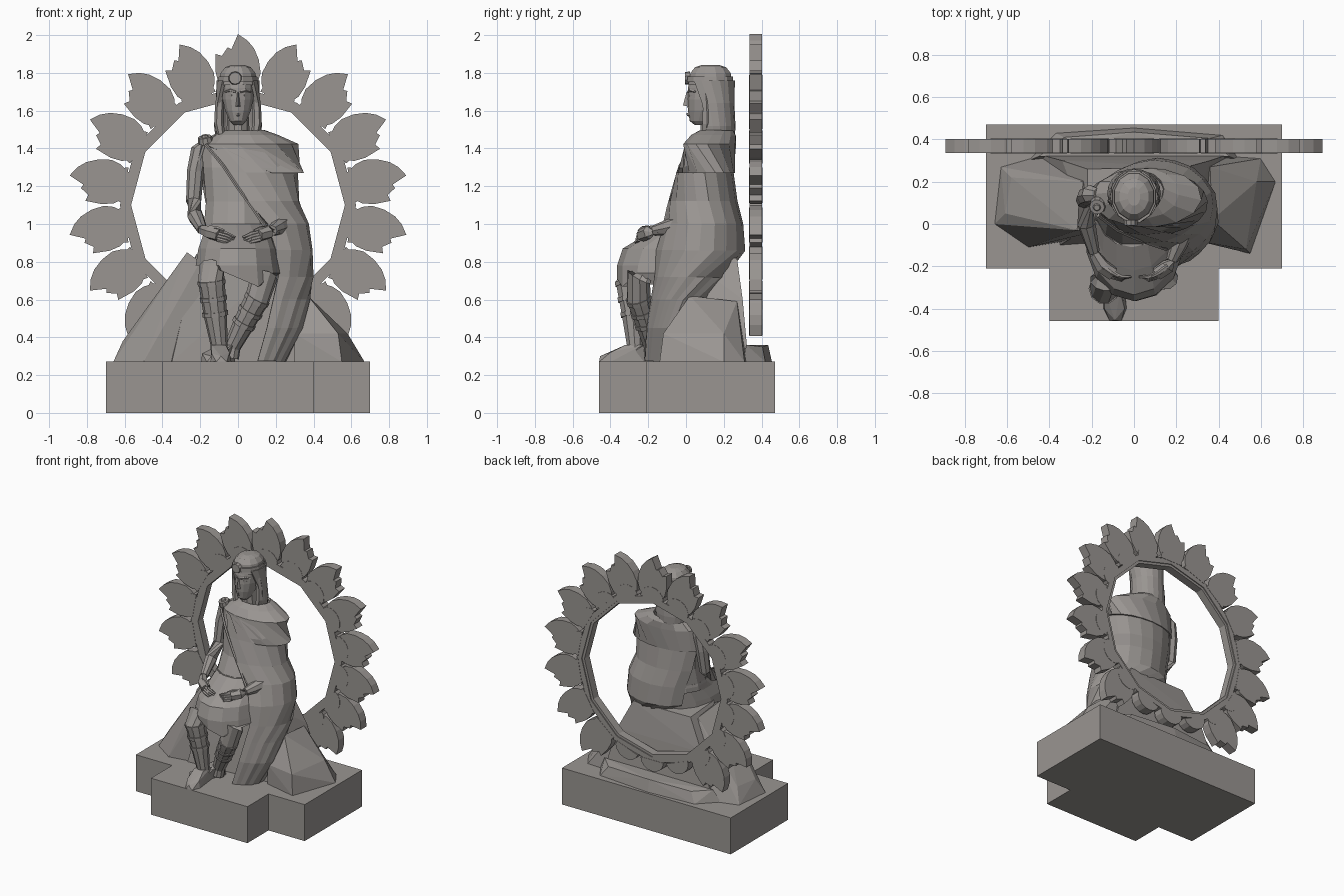
import bpy, bmesh, math
from mathutils import Vector

stone = bpy.data.materials.new("warm grey stone")
stone.diffuse_color = (0.32, 0.30, 0.285, 1)


def make(name, verts, faces, hull=False, thick=0):
    bm = bmesh.new()
    vs = [bm.verts.new(v) for v in verts]
    if hull:
        r = bmesh.ops.convex_hull(bm, input=vs)
        junk = [g for g in r["geom_interior"] + r["geom_unused"] if isinstance(g, bmesh.types.BMVert)]
        bmesh.ops.delete(bm, geom=list(set(junk)), context='VERTS')
        bmesh.ops.dissolve_limit(bm, angle_limit=0.03, verts=bm.verts, edges=bm.edges)
    else:
        for f in faces:
            bm.faces.new([vs[i] for i in f])
    bmesh.ops.recalc_face_normals(bm, faces=bm.faces)
    me = bpy.data.meshes.new(name)
    bm.to_mesh(me)
    bm.free()
    me.materials.append(stone)
    ob = bpy.data.objects.new(name, me)
    bpy.context.collection.objects.link(ob)
    if thick:
        m = ob.modifiers.new("thickness", 'SOLIDIFY')
        m.thickness, m.offset = thick, 0
    return ob


def hull(name, pts):
    return make(name, pts, [], hull=True)


def stitch(name, rings):
    """Closed skin over equal-length rings, capped at both ends."""
    n = len(rings[0])
    v = [p for r in rings for p in r]
    f = [(i*n+j, i*n+(j+1) % n, (i+1)*n+(j+1) % n, (i+1)*n+j)
         for i in range(len(rings)-1) for j in range(n)]
    f += [tuple(range(n)), tuple(range(len(v)-n, len(v)))]
    return make(name, v, f)


def loft(name, rows, n=12, hem=None):
    rings = [[(cx+rx*math.cos(a), cy+ry*math.sin(a), z)
              for a in [2*math.pi*(j+.5)/n for j in range(n)]] for z, cx, cy, rx, ry in rows]
    if hem:
        rings[-1] = [(x, y, hem(x, y)) for x, y, z in rings[-1]]
    return stitch(name, rings)


def sheet(name, rows, n, thick, fold=0):
    """Open cloth; rows are z, cx, cy, rx, ry, start and end angle."""
    v = []
    for i, (z, cx, cy, rx, ry, a0, a1) in enumerate(rows):
        for j in range(n+1):
            a = math.radians(a0+(a1-a0)*j/n)
            k = 1 + fold*(1 if j % 2 else -1)*i/len(rows)
            v.append((cx+rx*k*math.cos(a), cy+ry*k*math.sin(a), z))
    m = n+1
    f = [(i*m+j, i*m+j+1, (i+1)*m+j+1, (i+1)*m+j) for i in range(len(rows)-1) for j in range(n)]
    return make(name, v, f, thick=thick)


def tube(name, pts, radii, n=8):
    pts = [Vector(p) for p in pts]
    rings = []
    for i, p in enumerate(pts):
        d = (pts[min(i+1, len(pts)-1)]-pts[max(i-1, 0)]).normalized()
        u = d.cross(Vector((0, 1, 0.3)) if abs(d.y) < .8 else Vector((1, 0, 0))).normalized()
        w = d.cross(u)
        rings.append([p+radii[i]*(u*math.cos(a)+w*math.sin(a))
                      for a in [2*math.pi*j/n for j in range(n)]])
    return stitch(name, rings)


def prism(name, pts, y0, y1):
    return stitch(name, [[(x, y, z) for x, z in pts] for y in (y0, y1)])


# stepped plinth
outline = [(-.7, -.21), (-.4, -.21), (-.4, -.46), (.4, -.46), (.4, -.21), (.7, -.21), (.7, .47), (-.7, .47)]
stitch("plinth", [[(x, y, z) for x, y in outline] for z in (0, .273)])

# twelve-sided halo ring
def halo(name, ro, ri, y0, y1):
    v, f = [], []
    for i in range(12):
        c, s = math.cos(i*math.pi/6), math.sin(i*math.pi/6)
        v += [(r*c, y, 1.1+r*s) for r, y in ((ro, y0), (ro, y1), (ri, y1), (ri, y0))]
        f += [(4*i+k, 4*i+(k+1) % 4, 4*((i+1) % 12)+(k+1) % 4, 4*((i+1) % 12)+k) for k in range(4)]
    make(name, v, f)

halo("halo_ring", .625, .585, .335, .402)
halo("halo_inner_rim", .59, .566, .335, .395)

# flame leaves around the halo, with half-round bases; the lowest leaves sink into the rock
leaf = [(-.07, .6), (-.105, .65), (-.12, .71), (-.118, .80), (-.085, .79), (-.055, .835), (-.035, .825),
        (0, .905), (.05, .872), (.085, .83), (.11, .77), (.12, .70), (.105, .65), (.07, .6)]
for k in range(18):
    ang = math.radians(90+20*k)
    side = -1 if k <= 9 else 1
    c, s = math.cos(ang), math.sin(ang)
    place = lambda u, r: (r*c+u*side*s, 1.1+r*s-u*side*c)
    if k not in (8, 9, 10):
        prism("halo_leaf", [place(-u, r) for u, r in leaf], .335, .402)
    base = [place(.095*math.cos(t*math.pi/8), .605+.085*math.sin(t*math.pi/8)) for t in range(9)]
    prism("halo_leaf_base", base, .333, .404)

# rock seat
hull("seat_rock", [(-.45, .33, .27), (.45, .33, .27), (-.35, -.1, .27), (.35, -.05, .27), (-.34, .3, .6),
                   (.36, .3, .6), (-.22, -.02, .84), (.25, 0, .82), (.25, .27, .82), (-.22, .26, .82)])
hull("left_rock", [(-.66, 0, .27), (-.5, -.11, .27), (-.2, -.06, .27), (-.63, .27, .27), (-.42, .33, .27),
                   (-.2, .3, .27), (-.44, -.0, .51), (-.42, .25, .5), (-.61, .05, .38), (-.58, .22, .38),
                   (-.27, -.03, .85), (-.24, .2, .8), (-.2, -.04, .8)])
hull("right_rock", [(.67, .2, .27), (.55, -.14, .27), (.3, -.08, .27), (.6, .31, .27), (.3, .33, .27),
                    (.53, -.12, .42), (.58, .2, .42), (.37, .02, .62), (.36, .27, .59), (.3, -.08, .42)])
hull("back_ledge", [(-.5, .3, .27), (.5, .3, .27), (.42, .42, .27), (0, .455, .27), (-.37, .43, .27),
                    (-.45, .32, .36), (.45, .32, .36), (.36, .405, .35), (0, .435, .36), (-.33, .41, .35)])

# torso and tunic skirt
loft("torso", [(1.45, 0, .14, .1, .07), (1.41, -.01, .13, .19, .09), (1.3, -.01, .12, .18, .125),
               (1.12, -.01, .1, .165, .14), (.95, -.01, .06, .18, .19)])
loft("belt", [(1.005, -.01, .07, .176, .175), (.985, -.01, .07, .18, .18)])
loft("tunic_skirt", [(1.0, -.01, .06, .17, .17), (.94, 0, .01, .19, .23), (.87, 0, -.05, .215, .285),
                     (.78, 0, -.07, .23, .295), (.7, .01, -.08, .225, .285)], 14,
     lambda x, y: max(.8-.43*(x+.2), .65) if x < .17 else .74)

# legs, leg wraps and feet
L = [(-.12, -.2, .78), (-.14, -.27, .76), (-.14, -.305, .69), (-.12, -.28, .52), (-.1, -.27, .36), (-.1, -.27, .29)]
tube("front_leg", L, [.06, .07, .07, .062, .045, .045], 10)
R = [(.13, -.16, .76), (.14, -.25, .72), (.1, -.25, .6), (.03, -.21, .47), (-.03, -.18, .35), (-.04, -.18, .29)]
tube("rear_leg", R, [.06, .07, .066, .058, .045, .045], 10)
for path, rad in ((L, .069), (R, .065)):
    for t, g in ((0, 1), (.5, .97), (.97, .92)):
        a = Vector(path[2]).lerp(Vector(path[3]), t)
        d = (Vector(path[3])-Vector(path[2])).normalized()*.012
        tube("leg_band", [a-d, a+d], [rad*g+.005]*2, 10)
def foot(name, x, y, toe):
    hull(name, [(x-.045, y+.05, .27), (x+.045, y+.05, .27), (x-.04, y+.04, .36), (x+.04, y+.04, .36),
                (x-.04, y-.05, .36), (x+.035, y-.05, .36), (x+toe-.055, y-.13, .27), (x+toe+.055, y-.13, .27),
                (x+toe-.05, y-.13, .315), (x+toe+.045, y-.13, .32), (x+toe-.025, y-.19, .27),
                (x+toe+.03, y-.19, .27), (x+toe, y-.185, .3)])
foot("front_foot", -.1, -.27, .01)
foot("rear_foot", -.06, -.17, -.08)

# bare arm, covered forearm and hands
tube("bare_arm", [(-.17, .14, 1.425), (-.205, .14, 1.39), (-.225, .13, 1.28), (-.235, .11, 1.12),
                  (-.225, .0, 1.04), (-.19, -.13, .97)], [.03, .045, .045, .04, .043, .028])
tube("covered_forearm", [(.24, -.02, 1.0), (.21, -.1, .98), (.18, -.17, .965)], [.05, .042, .028])
for s, ox in ((-1, 0), (1, .01)):
    P = lambda x, y, z: (s*x+ox, y, z)
    tube("palm", [P(.19, -.14, .968), P(.15, -.2, .955), P(.1, -.235, .94)], [.026, .036, .034], 6)
    for i in range(4):
        d = i*.015
        tube("finger", [P(.11, -.225-d*.5, .963-d), P(.06, -.25-d*.3, .95-d), P(.015+.007*i, -.25, .93-d*.9)],
             [.011, .01, .006], 5)
    tube("thumb", [P(.15, -.2, .98), P(.11, -.23, .978), P(.075, -.25, .965)], [.013, .011, .007], 5)

# cloak, shoulder mantle and brooch
sheet("cloak", [(1.43, .04, .12, .2, .12, -165, 200), (1.27, .05, .10, .26, .145, -115, 160),
                (1.12, .06, .09, .26, .175, -92, 152), (1.0, .1, .09, .27, .205, -78, 150),
                (.86, .115, .07, .275, .235, -72, 145), (.72, .12, .03, .272, .205, -70, 82),
                (.6, .11, -.01, .262, .18, -73, 50), (.45, .095, -.05, .24, .16, -76, 40),
                (.275, .055, -.07, .19, .15, -75, 30)], 12, .014, .018)
sheet("mantle", [(1.49, .03, .16, .11, .085, -150, 210), (1.465, .04, .145, .17, .115, -160, 205),
                 (1.42, .06, .125, .255, .135, -160, 200), (1.27, .06, .1, .285, .152, -65, 180)], 14, .014)
tube("cloak_edge", [(-.17, .04, 1.42), (-.08, -.03, 1.31), (.0, -.065, 1.19), (.08, -.095, 1.08),
                    (.155, -.12, .97)], [.009]*5, 5)
tube("brooch", [(-.17, .09, 1.43), (-.175, .08, 1.462)], [.042, .036], 10)
tube("brooch_stud", [(-.175, .08, 1.46), (-.176, .077, 1.472)], [.02, .014], 8)

# neck and face
tube("neck", [(0, .14, 1.42), (0, .13, 1.6)], [.065, .055], 10)
loft("face", [(1.525, 0, .075, .025, .03), (1.545, 0, .08, .045, .06), (1.60, 0, .1, .07, .09),
              (1.66, 0, .11, .083, .103), (1.72, 0, .12, .085, .11), (1.80, 0, .13, .08, .1)], 14)
hull("nose", [(0, -.016, 1.628), (.016, .02, 1.62), (-.016, .02, 1.62), (.008, .02, 1.70),
              (-.008, .02, 1.70), (0, .003, 1.70)])
hull("lips", [(-.025, .028, 1.582), (.025, .028, 1.582), (0, .002, 1.588), (0, .005, 1.572), (0, .03, 1.565)])
for s in (-1, 1):
    tube("brow", [(s*.012, .012, 1.70), (s*.04, .022, 1.708), (s*.068, .05, 1.70)], [.007, .008, .005], 5)
    hull("eye", [(s*.018, .023, 1.68), (s*.035, .016, 1.687), (s*.035, .017, 1.673), (s*.055, .036, 1.68),
                 (s*.035, .05, 1.68)])
    # hanging side locks
    tube("side_lock", [(s*.088, .1, 1.74), (s*.098, .11, 1.62), (s*.1, .11, 1.53), (s*.085, .1, 1.45)],
         [.018, .024, .026, .016], 6)

# hair, headband and jewel
loft("hair_crown", [(1.843, 0, .13, .03, .045), (1.83, 0, .13, .07, .085), (1.80, 0, .13, .095, .11),
                    (1.735, 0, .13, .106, .122)], 12)
sheet("long_hair", [(1.76, 0, .13, .104, .12, -45, 225), (1.64, 0, .135, .11, .112, -25, 205),
                    (1.52, 0, .145, .118, .108, -20, 200), (1.46, 0, .15, .11, .1, -20, 200)], 12, .018)
loft("headband", [(1.782, 0, .128, .105, .125), (1.752, 0, .128, .108, .126)], 12)
tube("headband_jewel", [(-.015, .02, 1.772), (-.015, -.006, 1.772)], [.036, .032], 10)
